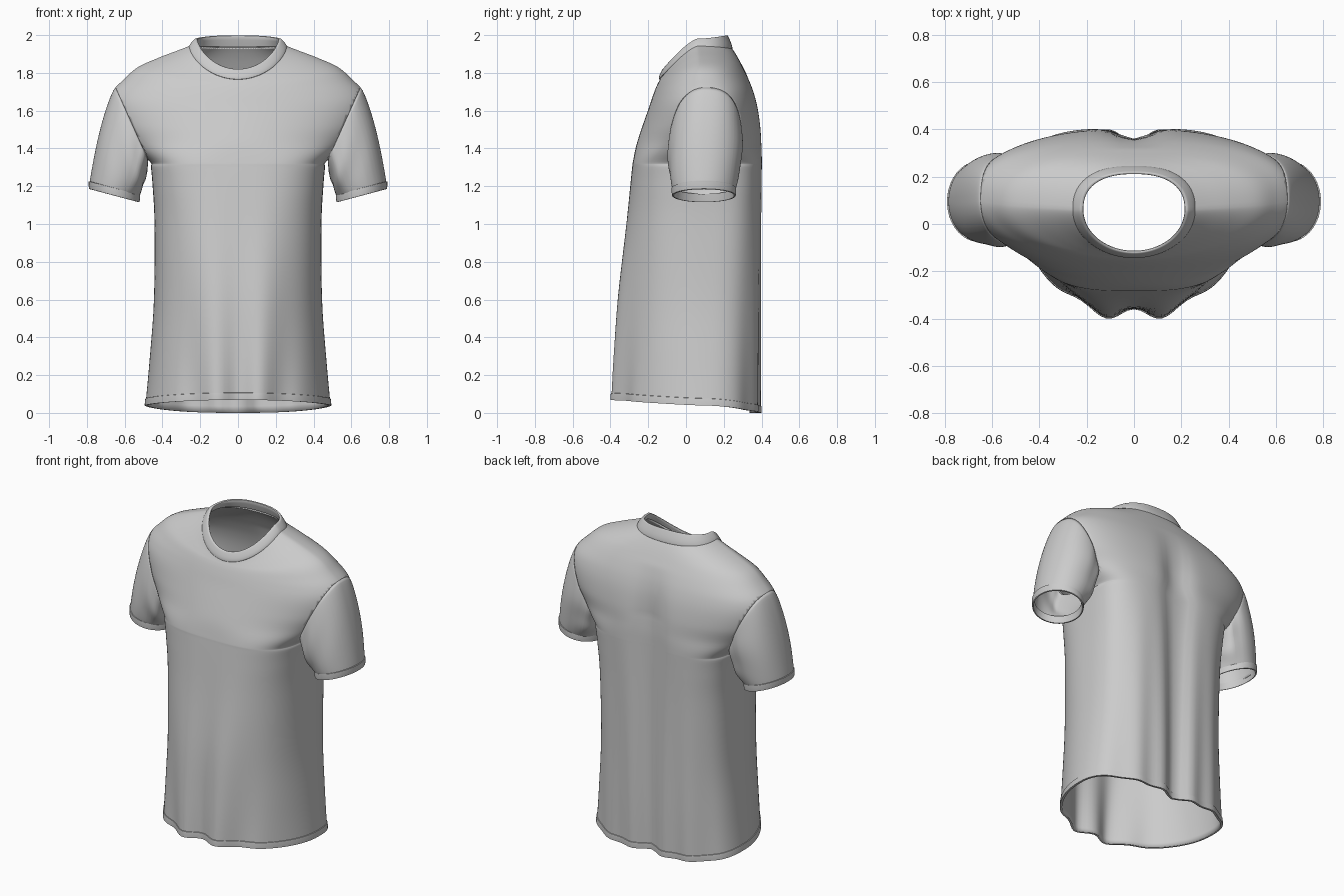
import bpy, bmesh
from math import sin, cos, pi, exp, atan2
from mathutils import Vector

if "Cube" in bpy.data.objects:
    bpy.data.objects.remove(bpy.data.objects["Cube"])

N = 128  # points around each ring


def fold(x, y, z, s):
    """Hanging drapery folds, fading upward."""
    low = max(0, 1 - z / 1.3)
    if s < 0:
        wave = cos(2 * pi * x / (0.24 + 0.10 * z)) * exp(-(x / 0.3) ** 2)
        y += abs(s) * 0.032 * low ** 1.4 * wave
    else:
        fade = max(0, min(1, (1.8 - z) / 0.3))
        y -= s * (0.045 * exp(-(x / 0.09) ** 2) * fade + 0.010 * low * cos(2 * pi * x / 0.19))
    return Vector((x, y, z))


def section(r):
    """Ring: z front, z side, z back, half width, y front, y back, front/back squareness."""
    zf, zs, zb, w, yf, yb, nf, nb = r
    yc = 0.1 - 0.04 * max(0, min(1, (zs - 1.7) / 0.25))
    pts = []
    for j in range(N):
        a = 2 * pi * j / N
        c, s = cos(a), sin(a)
        e = 2 / (nb if s > 0 else nf)
        x = w * (1 if c > 0 else -1) * abs(c) ** e
        y = yc + ((yb - yc) if s > 0 else (yf - yc)) * abs(s) ** e
        z = zs + ((zb if s > 0 else zf) - zs) * abs(s) ** 1.35
        pts.append(fold(x, y, z, s))
    return pts


def smooth_rows(rows, k):
    """Catmull-Rom interpolation between rows of numbers."""
    out = []
    for i in range(len(rows) - 1):
        p0, p1, p2 = rows[max(i - 1, 0)], rows[i], rows[i + 1]
        p3 = rows[min(i + 2, len(rows) - 1)]
        for q in range(k):
            t = q / k
            out.append([0.5 * (2 * b + (c - a) * t + (2 * a - 5 * b + 4 * c - d) * t * t
                               + (3 * b - a - 3 * c + d) * t ** 3)
                        for a, b, c, d in zip(p0, p1, p2, p3)])
    return out + [list(rows[-1])]


def loft(rings):
    bm = bmesh.new()
    vs = [[bm.verts.new(p) for p in ring] for ring in rings]
    n = len(rings[0])
    for a, b in zip(vs, vs[1:]):
        for j in range(n):
            k = (j + 1) % n
            bm.faces.new((a[j], a[k], b[k], b[j]))
    return bm


def finish(bm, name, thick=0.0, mirror=False):
    me = bpy.data.meshes.new(name)
    bm.to_mesh(me)
    bm.free()
    ob = bpy.data.objects.new(name, me)
    bpy.context.collection.objects.link(ob)
    if mirror:
        ob.modifiers.new("mirror", 'MIRROR').use_mirror_merge = False
    if thick:
        m = ob.modifiers.new("cloth", 'SOLIDIFY')
        m.thickness, m.offset = thick, -1
    bpy.ops.object.select_all(action='DESELECT')
    bpy.context.view_layer.objects.active = ob
    ob.select_set(True)
    bpy.ops.object.shade_smooth_by_angle(angle=0.8)
    return ob


# Torso: one loft from hem to neckline
torso_rows = [
    (0.07, 0.04, 0.00, 0.490, -0.385, 0.400, 2.0, 2.5),
    (0.30, 0.28, 0.27, 0.468, -0.380, 0.404, 2.05, 2.6),
    (0.62, 0.60, 0.60, 0.445, -0.362, 0.405, 2.2, 2.8),
    (1.00, 1.00, 1.00, 0.442, -0.318, 0.405, 2.55, 3.1),
    (1.20, 1.20, 1.20, 0.452, -0.296, 0.405, 2.85, 3.4),
    (1.30, 1.30, 1.30, 0.461, -0.285, 0.405, 3.05, 3.6),
    (1.33, 1.33, 1.33, 0.467, -0.281, 0.405, 3.05, 3.6),
    (1.42, 1.42, 1.42, 0.575, -0.262, 0.405, 2.25, 2.6),
    (1.52, 1.52, 1.52, 0.655, -0.230, 0.398, 2.05, 2.5),
    (1.62, 1.62, 1.62, 0.685, -0.195, 0.382, 2.05, 2.5),
    (1.68, 1.695, 1.70, 0.670, -0.175, 0.360, 2.0, 2.5),
    (1.72, 1.765, 1.77, 0.605, -0.160, 0.332, 2.0, 2.5),
    (1.742, 1.83, 1.83, 0.530, -0.150, 0.302, 2.0, 2.45),
    (1.755, 1.88, 1.875, 0.420, -0.143, 0.278, 2.0, 2.4),
    (1.765, 1.92, 1.91, 0.315, -0.138, 0.257, 2.0, 2.4),
    (1.778, 1.945, 1.935, 0.252, -0.133, 0.240, 2.0, 2.4)]
torso = loft([section(r) for r in smooth_rows(torso_rows, 5)])

# Cut sloping armholes, keeping the right-hand edge for the sleeve
seam_dir = Vector((0.18, 0, 0.40)).normalized()
armhole = []
for side in (1, -1):
    faces = [f for f in torso.faces
             if f.calc_center_median().z > 1.33 and f.calc_center_median().x * side > 0.25]
    geom = list({e for f in faces for e in (*f.verts, *f.edges, f)})
    cut = bmesh.ops.bisect_plane(torso, geom=geom, dist=1e-5, plane_co=(0.472 * side, 0, 1.33),
                                 plane_no=(0.4 * side, 0, -0.18), clear_outer=True)
    if side == 1:
        armhole = [g.co.copy() for g in cut['geom_cut'] if isinstance(g, bmesh.types.BMVert)]
finish(torso, "shirt_body", 0.010)

# Bottom hem: slim raised band following the lower edge
hem_rows = []
for dz, out in ((0.0, -0.008), (-0.001, 0.004), (0.02, 0.005), (0.036, 0.004), (0.038, -0.003)):
    zf, zs, zb, w, yf, yb, nf, nb = torso_rows[0]
    k = dz / 0.24
    hem_rows.append((zf + dz, zs + dz, zb + max(dz, 0), w - 0.022 * k + out,
                     yf + 0.003 * k - out, yb + 0.004 * k + out, nf, nb))
finish(loft([section(r) for r in hem_rows]), "bottom_hem")

# Collar: rounded rib band
collar_rows = [
    (1.765, 1.934, 1.924, 0.258, -0.140, 0.243),
    (1.768, 1.940, 1.930, 0.260, -0.144, 0.246),
    (1.785, 1.957, 1.955, 0.250, -0.141, 0.240),
    (1.810, 1.977, 1.988, 0.232, -0.130, 0.226),
    (1.820, 1.981, 1.999, 0.223, -0.122, 0.219),
    (1.815, 1.973, 1.990, 0.214, -0.113, 0.211),
    (1.785, 1.940, 1.940, 0.230, -0.120, 0.226)]
finish(loft([section(r) for r in smooth_rows([c + (2.0, 2.4) for c in collar_rows], 3)]), "collar")

# Sleeve: blends from the armhole edge to an elliptical cuff
centre = Vector((0.562, 0.1, 1.53))
cuff_c, cuff_u = Vector((0.655, 0.095, 1.178)), Vector((0.131, 0, 0.035))
edge = []
for p in armhole:
    q = p - centre
    edge.append((atan2(q.y / 0.19, q.dot(seam_dir) / 0.22), p))
edge.sort(key=lambda e: e[0])
edge = [e for i, e in enumerate(edge) if i == 0 or (e[1] - edge[i - 1][1]).length > 0.003]


def cuff_point(a, grow=0.0, drop=0.0):
    g = 1 + grow / 0.14
    return cuff_c + cuff_u * cos(a) * g + Vector((0.008 * drop, 0.165 * g * sin(a), -drop))


def sleeve_ring(t):
    ring = []
    for a, p in edge:
        q = p.lerp(cuff_point(a), t)
        mid = centre.lerp(cuff_c, t)
        puff = 1 + 0.11 * sin(pi * t) ** 0.8 * (0.65 + 0.35 * abs(sin(a)))
        puff += 0.03 * sin(pi * t) * sin(4 * a + 7 * t) * (0.5 - 0.5 * cos(a))
        out = Vector((0.012, 0, 0)) * sin(pi * t ** 0.6) * max(0, cos(a))
        ring.append(mid + (q - mid) * puff + out)
    return ring


bm = loft([sleeve_ring(i / 28) for i in range(29)])
bmesh.ops.recalc_face_normals(bm, faces=bm.faces)
finish(bm, "sleeve", 0.008, mirror=True)

# Sleeve cuffs: folded bands at the sleeve openings
profile = [(-0.004, -0.014), (0.005, -0.012), (0.005, 0.010), (0.003, 0.027),
           (-0.004, 0.028), (-0.007, 0.010), (-0.010, -0.014)]
bm = loft([[cuff_point(2 * pi * j / 64, g, d) for j in range(64)] for g, d in profile])
bmesh.ops.recalc_face_normals(bm, faces=bm.faces)
finish(bm, "sleeve_cuff", mirror=True)
